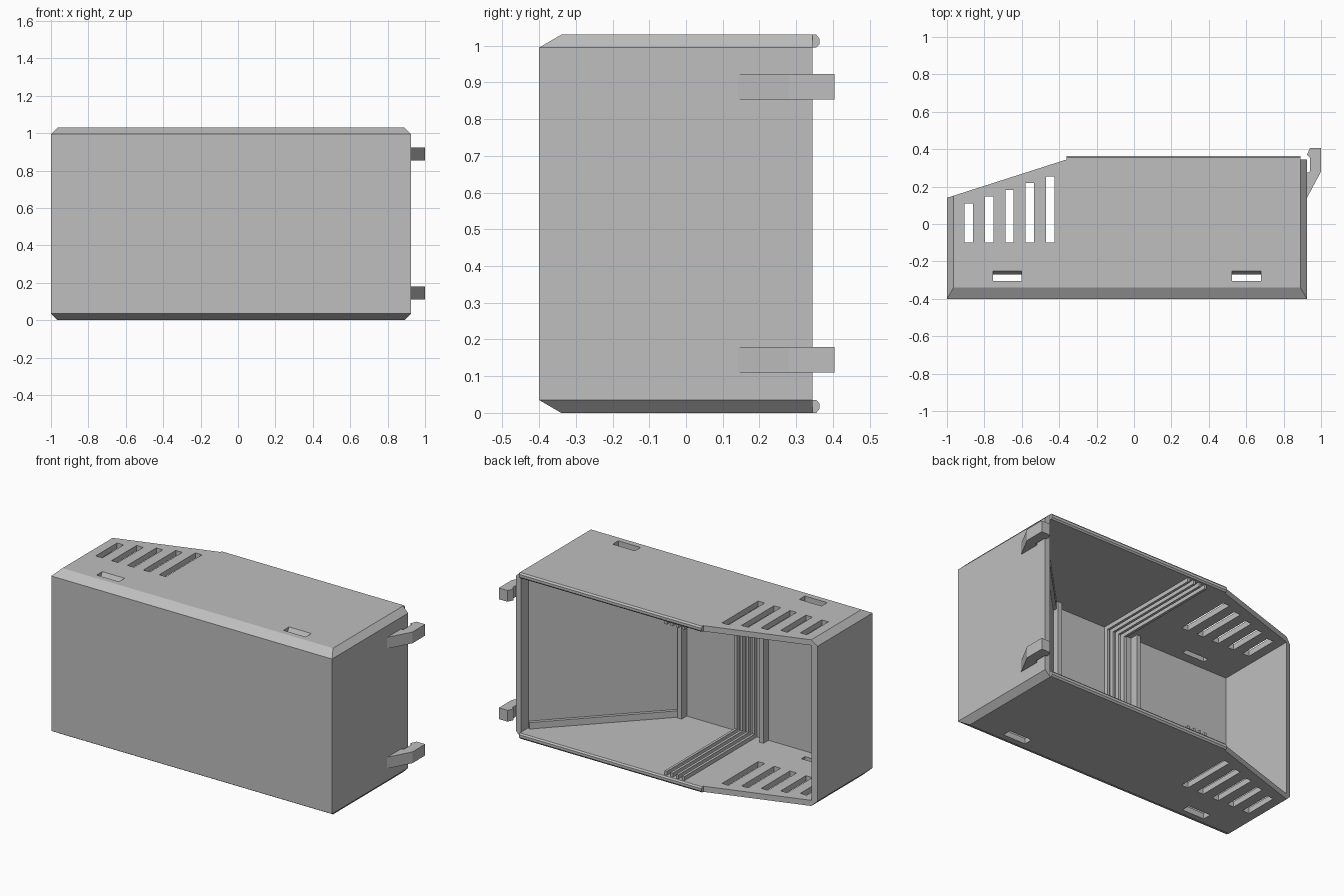
import bpy, bmesh
from mathutils import Vector

cube = bpy.data.objects.get("Cube")
if cube:
    bpy.data.objects.remove(cube, do_unlink=True)

grey = bpy.data.materials.new("light_grey_plastic")
grey.use_nodes = True
colour = (0.52, 0.52, 0.52, 1)
grey.diffuse_color = colour
grey.node_tree.nodes["Principled BSDF"].inputs["Base Color"].default_value = colour

H = 1.03                       # overall height
X0, X1, Y0, Y1 = -1.0, 0.925, -0.4, 0.345
T = 0.035                      # wall thickness and chamfer height


def loft(bm, rings):
    """Close a stack of equal-length rings into a solid."""
    rows = [[bm.verts.new(p) for p in ring] for ring in rings]
    n = len(rows[0])
    for a, b in zip(rows, rows[1:]):
        for i in range(n):
            j = (i + 1) % n
            bm.faces.new((a[i], a[j], b[j], b[i]))
    bm.faces.new(rows[0])
    bm.faces.new(rows[-1])


def prism(bm, pts, axis, lo, hi):
    """Extrude a 2D profile along x (y,z points) or z (x,y points)."""
    def place(p, h):
        return Vector((h, *p)) if axis == "x" else Vector((*p, h))
    loft(bm, [[place(p, h) for p in pts] for h in (lo, hi)])


def rect(a0, a1, b0, b1):
    return [(a0, b0), (a1, b0), (a1, b1), (a0, b1)]


def finish(bm, name):
    bmesh.ops.recalc_face_normals(bm, faces=bm.faces)
    mesh = bpy.data.meshes.new(name)
    bm.to_mesh(mesh)
    bm.free()
    mesh.materials.append(grey)
    ob = bpy.data.objects.new(name, mesh)
    bpy.context.collection.objects.link(ob)
    return ob


def part(name, pts, axis, lo, hi):
    bm = bmesh.new()
    prism(bm, pts, axis, lo, hi)
    return finish(bm, name)


def mirrored(pts):
    """Flip a y,z profile between the top and the bottom plate."""
    return [(y, H - z) for y, z in pts]


# Outer body with chamfered plates and a slanted back corner
SX, SY = -0.36, 0.14


def outline(z, dx, dy):
    slant = SY + dx * (Y1 - SY) / (SX - X0)
    pts = [(X0 + dx, Y0 + dy), (X1 - dx, Y0 + dy), (X1 - dx, Y1),
           (SX, Y1), (X0 + dx, slant)]
    return [(x, y, z) for x, y in pts]


bm = bmesh.new()
loft(bm, [outline(0, T, 0.06), outline(T, 0, 0),
          outline(H - T, 0, 0), outline(H, T, 0.06)])
shell = finish(bm, "shell")

# Cutter for the open interior
cavity = part("cavity_cutter", rect(X0 + T, X1 - T, Y0 + T, 1), "z", T, H - T)

# Cutters for the vent slots and the slanted latch slots
bm = bmesh.new()
for i in range(5):
    x = -0.906 + 0.109 * i
    prism(bm, rect(x, x + 0.045, -0.1, 0.11 + 0.036 * i), "z", -0.1, H + 0.1)
latch = [(-0.305, H - 0.07), (-0.305, H + 0.035), (-0.23, H + 0.035), (-0.29, H - 0.07)]
for x in (-0.755, 0.525):
    for profile in (latch, mirrored(latch)):
        prism(bm, profile, "x", x, x + 0.153)
slots = finish(bm, "slot_cutter")

for cutter in (cavity, slots):
    cutter.hide_render = True
    mod = shell.modifiers.new("cut", "BOOLEAN")
    mod.operation = "DIFFERENCE"
    mod.solver = "EXACT"
    mod.object = cutter
deps = bpy.context.evaluated_depsgraph_get()
cut_mesh = bpy.data.meshes.new_from_object(shell.evaluated_get(deps))
shell.modifiers.clear()
shell.data = cut_mesh
for cutter in (cavity, slots):
    bpy.data.objects.remove(cutter, do_unlink=True)

# Lips along the back edges of the top and bottom plates
lip = [(Y1, H - T), (0.355, H - T), (0.363, H - 0.026),
       (0.363, H - 0.01), (0.355, H), (Y1, H)]
part("top_lip", lip, "x", SX, X1 - T)
part("bottom_lip", mirrored(lip), "x", SX, X1 - T)

# Hooks on the side wall
hook = [(X1 - 0.01, 0.13), (X1, 0.14), (1, 0.28), (1, 0.405), (0.94, 0.405),
        (X1, 0.37), (0.94, 0.355), (0.94, 0.28), (X1 - 0.01, 0.27)]
for name, z in (("lower_hook", 0.11), ("upper_hook", 0.853)):
    part(name, hook, "z", z, z + 0.07)

# Guide ribs: floor, front wall and ceiling in one U shape
IN = Y0 + T
rib = [(Y1, T), (Y1, T + 0.025), (IN + 0.025, T + 0.025),
       (IN + 0.025, H - T - 0.025), (Y1, H - T - 0.025), (Y1, H - T),
       (IN - 0.01, H - T + 0.005), (IN - 0.01, T - 0.005)]
for i in range(4):
    x = -0.095 - 0.04 * i
    part(f"guide_rib_{i + 1}", rib, "x", x - 0.016, x)

# Single upright rib on the front wall
part("upright_rib", rect(-0.31, -0.285, IN - 0.01, IN + 0.05), "z", T - 0.005, H - T + 0.005)

# Diagonal inner partition with rails along its floor and ceiling edges
a, b = Vector((X1 - T, 0.27)), Vector((0.27, IN))
along = (b - a).normalized()
side = Vector((along.y, -along.x))
if side.x > 0:
    side = -side


def strip(w0, w1):
    return [a + side * w0, b + side * w0, b + side * w1, a + side * w1]


part("partition", strip(-0.03, 0), "z", T, H - T)
part("partition_floor_rail", strip(0, 0.02), "z", T, T + 0.04)
part("partition_ceiling_rail", strip(0, 0.02), "z", H - T - 0.04, H - T)
part("partition_end_post", rect(0.25, 0.28, IN - 0.01, IN + 0.05), "z", T, H - T)
